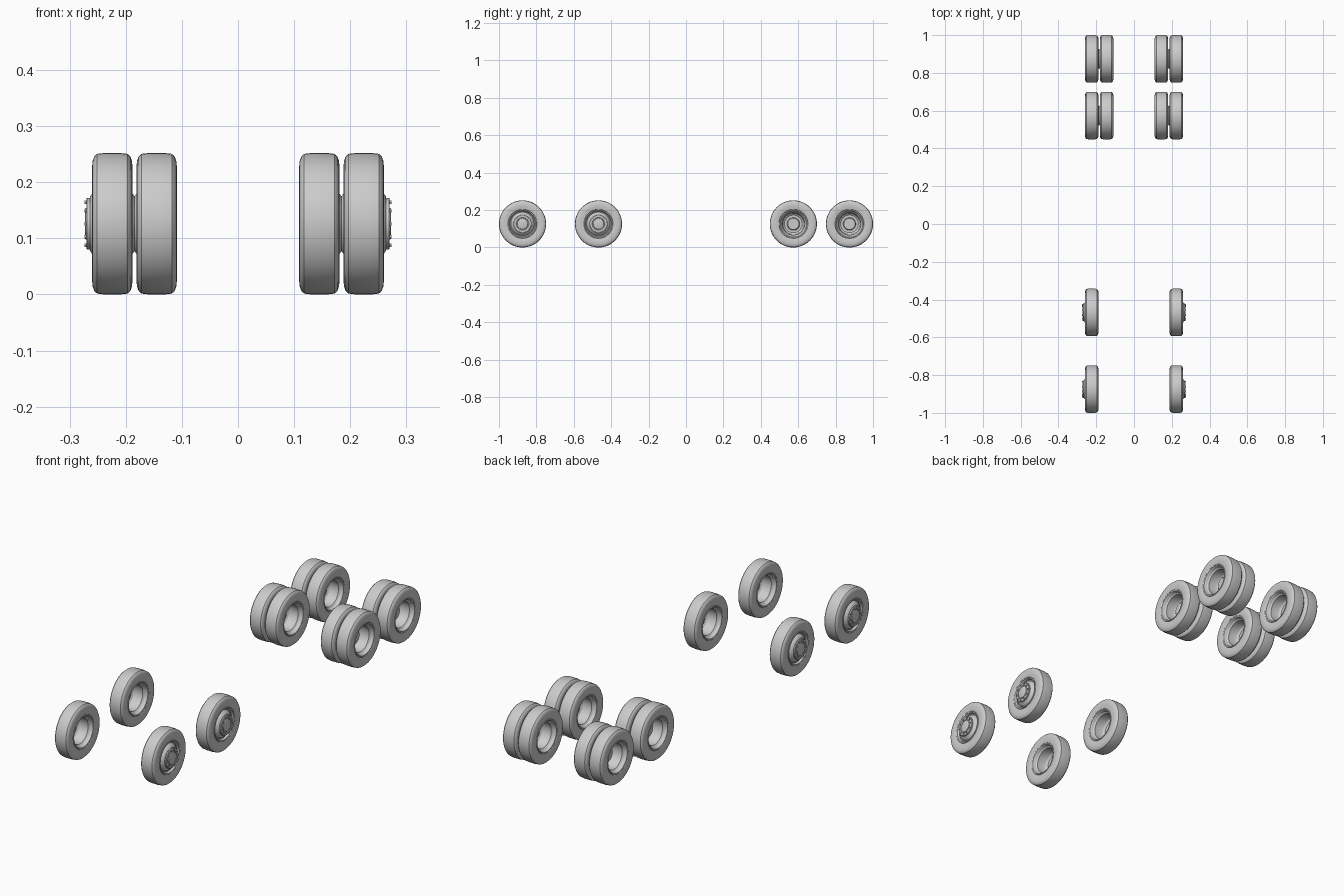
import bpy, bmesh
from math import sin, cos, pi, radians

if "Cube" in bpy.data.objects:
    bpy.data.objects.remove(bpy.data.objects["Cube"])

R = 0.126                                   # tyre radius, also axle height
STEER_Y = (-0.874, -0.468)                  # single-wheel axles
DRIVE_Y = (0.574, 0.874)                    # dual-wheel axles
OUTER_X, INNER_X = 0.224, 0.145

# (u, r) profiles: u runs along the axle, r is the radius
TYRE = [(-0.028, 0.074), (-0.033, 0.078), (-0.0355, 0.090), (-0.036, 0.102), (-0.035, 0.112),
        (-0.032, 0.120), (-0.027, 0.1245), (-0.015, 0.126), (0.015, 0.126), (0.027, 0.1245),
        (0.032, 0.120), (0.035, 0.112), (0.036, 0.102), (0.0355, 0.090), (0.033, 0.078),
        (0.028, 0.074)]
RIM = [(-0.036, 0), (0.036, 0)]
RIM = [(0.036, 0), (0.036, 0.047), (0.030, 0.055), (0.020, 0.059), (-0.014, 0.060),
       (-0.020, 0.066), (-0.029, 0.068), (-0.033, 0.071), (-0.034, 0.076), (-0.028, 0.078),
       (0.028, 0.078), (0.034, 0.076), (0.033, 0.071), (0.029, 0.068), (0.024, 0.067),
       (0.023, 0.063), (0.029, 0.060), (0.035, 0.055), (0.040, 0.048), (0.040, 0)]
STEER_HUB = [(0.038, 0.046), (0.045, 0.046), (0.046, 0.045), (0.046, 0.034), (0.044, 0.032),
             (0.044, 0.029), (0.048, 0.028), (0.049, 0.026), (0.049, 0)]
DRIVE_HUB = [(-0.037, 0.040), (-0.030, 0.040), (-0.030, 0.034), (-0.017, 0.032),
             (-0.015, 0.030), (-0.015, 0)]


def lathe(bm, profile, u0=0, flip=1, closed=False, segs=48):
    """Revolve a profile about the local x axis."""
    rings = []
    for u, r in profile:
        x = u0 + u * flip
        if r == 0:
            rings.append([bm.verts.new((x, 0, 0))] * segs)
        else:
            rings.append([bm.verts.new((x, r * cos(2 * pi * i / segs), r * sin(2 * pi * i / segs)))
                          for i in range(segs)])
    pairs = list(zip(rings, rings[1:])) + ([(rings[-1], rings[0])] if closed else [])
    for a, b in pairs:
        for i in range(segs):
            j = (i + 1) % segs
            bm.faces.new(list(dict.fromkeys((a[i], a[j], b[j], b[i]))))


def lugs(bm, ring_r, u0, u1, count=10, r=0.0036):
    """Hexagonal wheel nuts around the hub."""
    for k in range(count):
        a = 2 * pi * k / count
        cy, cz = ring_r * cos(a), ring_r * sin(a)
        rings = [[bm.verts.new((u, cy + r * cos(i * pi / 3), cz + r * sin(i * pi / 3)))
                  for i in range(6)] for u in (u0, u1)]
        bm.faces.new(rings[1])
        for i in range(6):
            j = (i + 1) % 6
            bm.faces.new((rings[0][i], rings[0][j], rings[1][j], rings[1][i]))


def make(name, build, x, y, side):
    """Build a part on the right side, or mirrored for side = -1."""
    bm = bmesh.new()
    build(bm)
    for v in bm.verts:
        v.co.x = side * (x + v.co.x)
    bmesh.ops.recalc_face_normals(bm, faces=bm.faces)
    me = bpy.data.meshes.new(name)
    bm.to_mesh(me)
    bm.free()
    ob = bpy.data.objects.new(name, me)
    ob.location = (0, y, R)
    bpy.context.collection.objects.link(ob)
    bpy.ops.object.select_all(action='DESELECT')
    ob.select_set(True)
    bpy.context.view_layer.objects.active = ob
    bpy.ops.object.shade_smooth_by_angle(angle=radians(30))


def tyre(bm):
    lathe(bm, TYRE, closed=True)


def rim(bm):
    lathe(bm, RIM)


def rim_flipped(bm):
    lathe(bm, RIM, flip=-1)


def steer_hub(bm):
    lathe(bm, STEER_HUB)
    lugs(bm, 0.040, 0.045, 0.050)


def drive_hub(bm):
    lathe(bm, DRIVE_HUB)
    lugs(bm, 0.043, -0.037, -0.028)


for side, label in ((1, "right"), (-1, "left")):
    # single wheels with protruding hubs
    for n, y in enumerate(STEER_Y, 1):
        tag = f"{label}_{n}"
        make(f"front_tyre_{tag}", tyre, OUTER_X, y, side)
        make(f"front_rim_{tag}", rim, OUTER_X, y, side)
        make(f"front_hub_{tag}", steer_hub, OUTER_X, y, side)
    # dual wheels: outer rim dished inward, inner rim dished outward
    for n, y in enumerate(DRIVE_Y, 1):
        tag = f"{label}_{n}"
        make(f"rear_outer_tyre_{tag}", tyre, OUTER_X, y, side)
        make(f"rear_outer_rim_{tag}", rim_flipped, OUTER_X, y, side)
        make(f"rear_hub_{tag}", drive_hub, OUTER_X, y, side)
        make(f"rear_inner_tyre_{tag}", tyre, INNER_X, y, side)
        make(f"rear_inner_rim_{tag}", rim, INNER_X, y, side)
